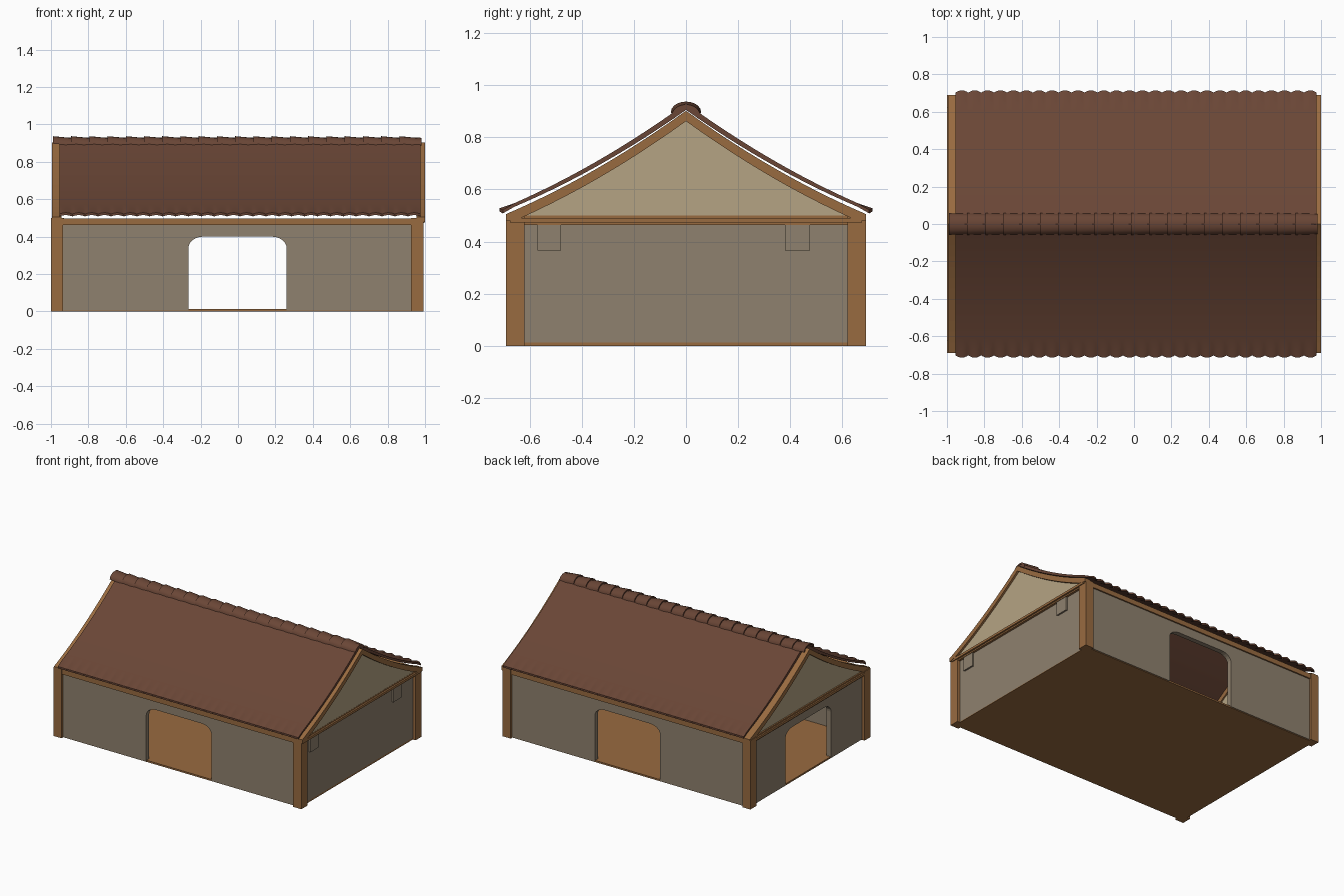
import bpy, bmesh, math

if "Cube" in bpy.data.objects:
    bpy.data.objects.remove(bpy.data.objects["Cube"])


def material(name, rgb):
    m = bpy.data.materials.new(name)
    lin = [((c / 255 + 0.055) / 1.055) ** 2.4 for c in rgb]
    m.diffuse_color = (*lin, 1)
    m.use_nodes = True
    m.node_tree.nodes["Principled BSDF"].inputs["Base Color"].default_value = m.diffuse_color
    return m


WALL = material("grey_plaster", (143, 129, 110))
GABLE = material("pale_plaster", (181, 164, 132))
WOOD = material("timber", (153, 107, 64))
TILE = material("roof_tile", (106, 70, 54))


def finish(bm, name, mat, smooth=False):
    bmesh.ops.recalc_face_normals(bm, faces=bm.faces)
    me = bpy.data.meshes.new(name)
    bm.to_mesh(me)
    bm.free()
    me.materials.append(mat)
    ob = bpy.data.objects.new(name, me)
    bpy.context.collection.objects.link(ob)
    if smooth:
        bpy.ops.object.select_all(action='DESELECT')
        ob.select_set(True)
        bpy.context.view_layer.objects.active = ob
        bpy.ops.object.shade_smooth_by_angle(angle=math.radians(40))
    return ob


def prism(name, pts, axis, lo, hi, mat):
    """Extrude a (horizontal, z) outline along x or y."""
    bm = bmesh.new()

    def ring(d):
        return [bm.verts.new((d, h, z) if axis == 'x' else (h, d, z)) for h, z in pts]
    a, b = ring(lo), ring(hi)
    bm.faces.new(a)
    bm.faces.new(b)
    n = len(pts)
    for i in range(n):
        j = (i + 1) % n
        bm.faces.new((a[i], a[j], b[j], b[i]))
    return finish(bm, name, mat)


def box(name, x0, x1, y0, y1, z0, z1, mat):
    return prism(name, [(x0, z0), (x1, z0), (x1, z1), (x0, z1)], 'y', y0, y1, mat)


def slope(y, off=0.0):
    """Height of the gently sagging roof at distance y from the ridge."""
    y = abs(y)
    return 0.93 - 0.722 * y + 0.214 * y * y + off


# floor
box("floor", -0.975, 0.97, -0.67, 0.67, 0, 0.012, WOOD)


# walls, three of them with a round-shouldered doorway
def wall_outline(lo, hi, door):
    pts = [(lo, 0.005)]
    if door:
        pts += [(-0.265, 0.005)]
        arc = [(0.18 + 0.08 * math.cos(a), 0.34 + 0.06 * math.sin(a))
               for a in [i * math.pi / 12 for i in range(7)]]
        pts += [(-x - 0.005, z) for x, z in arc]
        pts += list(reversed(arc))
        pts += [(0.26, 0.005)]
    return pts + [(hi, 0.005), (hi, 0.48), (lo, 0.48)]


prism("front_wall", wall_outline(-0.96, 0.955, True), 'y', -0.675, -0.64, WALL)
prism("back_wall", wall_outline(-0.96, 0.955, True), 'y', 0.64, 0.675, WALL)
prism("left_wall", wall_outline(-0.66, 0.66, True), 'x', -0.98, -0.945, WALL)
prism("right_wall", wall_outline(-0.66, 0.66, False), 'x', 0.935, 0.97, WALL)

# small raised blocks under the right beam
for i, (y0, y1) in enumerate([(-0.57, -0.48), (0.38, 0.475)]):
    box(f"wall_block_{i}", 0.96, 0.982, y0, y1, 0.365, 0.468, WALL)

# corner posts and top beams
for sy, side in ((-1, "front"), (1, "back")):
    ya, yb = sorted((sy * 0.62, sy * 0.69))
    box(f"{side}_left_post", -1.0, -0.935, ya, yb, 0, 0.5, WOOD)
    box(f"{side}_right_post", 0.925, 0.992, ya, yb, 0, 0.5, WOOD)
    ya, yb = sorted((sy * 0.635, sy * 0.685))
    box(f"{side}_beam", -0.94, 0.93, ya, yb, 0.463, 0.498, WOOD)
for side, x0, x1 in (("left", -0.99, -0.93), ("right", 0.925, 0.986)):
    box(f"{side}_beam", x0, x1, -0.63, 0.63, 0.463, 0.5, WOOD)
box("left_tie_rail", -1.0, -0.98, -0.675, 0.675, 0.473, 0.49, WOOD)
box("right_tie_rail", 0.98, 0.998, -0.675, 0.675, 0.473, 0.49, WOOD)

# gable panels and curved rafters
STEPS = [i / 12 for i in range(-12, 13)]
for side, x0, x1, r0, r1 in (("left", -0.98, -0.955, -0.995, -0.945),
                             ("right", 0.965, 0.985, 0.955, 1.0)):
    top = [(0.64 * t, slope(0.64 * t, -0.05)) for t in STEPS]
    prism(f"{side}_gable", top + [(0.64, 0.485), (-0.64, 0.485)], 'x', x0, x1, GABLE)
    for sy, end in ((-1, "front"), (1, "back")):
        ys = [0.69 * i / 12 for i in range(13)]
        up = [(sy * y, slope(y, -0.028)) for y in ys]
        low = [(sy * y, max(slope(y, -0.068), 0.478)) for y in reversed(ys)]
        prism(f"{side}_{end}_rafter", up + low, 'x', r0, r1, WOOD)

# roof slopes, rippled along the eave
WAVES, PER = 28, 8
NX, NY = WAVES * PER, 14
for sy, side in ((-1, "front"), (1, "back")):
    bm = bmesh.new()
    rows = []
    for j in range(NY + 1):
        t = j / NY
        k = max(0.0, (t - 0.93) / 0.07)
        row = []
        for i in range(NX + 1):
            w = abs(math.sin(math.pi * i / PER)) - 0.6
            y = 0.71 * t + 0.012 * w * k
            x = -0.955 + 1.932 * i / NX
            row.append((x, y, slope(y) + 0.012 * w * k))
        rows.append(row)
    top = [[bm.verts.new((x, sy * y, z)) for x, y, z in r] for r in rows]
    bot = [[bm.verts.new((x, sy * y, z - 0.025 + 0.012 * j / NY)) for x, y, z in r]
           for j, r in enumerate(rows)]
    for g in (top, bot):
        for j in range(NY):
            for i in range(NX):
                bm.faces.new((g[j][i], g[j][i + 1], g[j + 1][i + 1], g[j + 1][i]))
    for i in range(NX):
        for j in (0, NY):
            bm.faces.new((top[j][i], top[j][i + 1], bot[j][i + 1], bot[j][i]))
    for j in range(NY):
        for i in (0, NX):
            bm.faces.new((top[j][i], top[j + 1][i], bot[j + 1][i], bot[j][i]))
    finish(bm, f"{side}_roof", TILE, True)

# overlapping ridge tiles, each tipped down to the right
bm = bmesh.new()
COUNT, SEG = 20, 10
for n in range(COUNT):
    x0 = -0.99 + n * 0.0975
    x1 = min(x0 + 0.118, 0.99)
    rings = []
    for x, dz, s in ((x0, 0.0, 1.0), (x1, -0.011, 0.92)):
        for th in (0.0, 0.01):
            ring = []
            for i in range(SEG + 1):
                a = math.pi * i / SEG
                ring.append(bm.verts.new((x, (0.058 - th) * s * math.cos(a),
                                          0.897 + dz + (0.04 - th) * math.sin(a))))
            rings.append(ring)
    o0, i0, o1, i1 = rings
    for p, q in ((o0, o1), (i0, i1), (o0, i0), (o1, i1)):
        for i in range(SEG):
            bm.faces.new((p[i], p[i + 1], q[i + 1], q[i]))
    for i in (0, SEG):
        bm.faces.new((o0[i], o1[i], i1[i], i0[i]))
finish(bm, "ridge_tiles", TILE, True)
